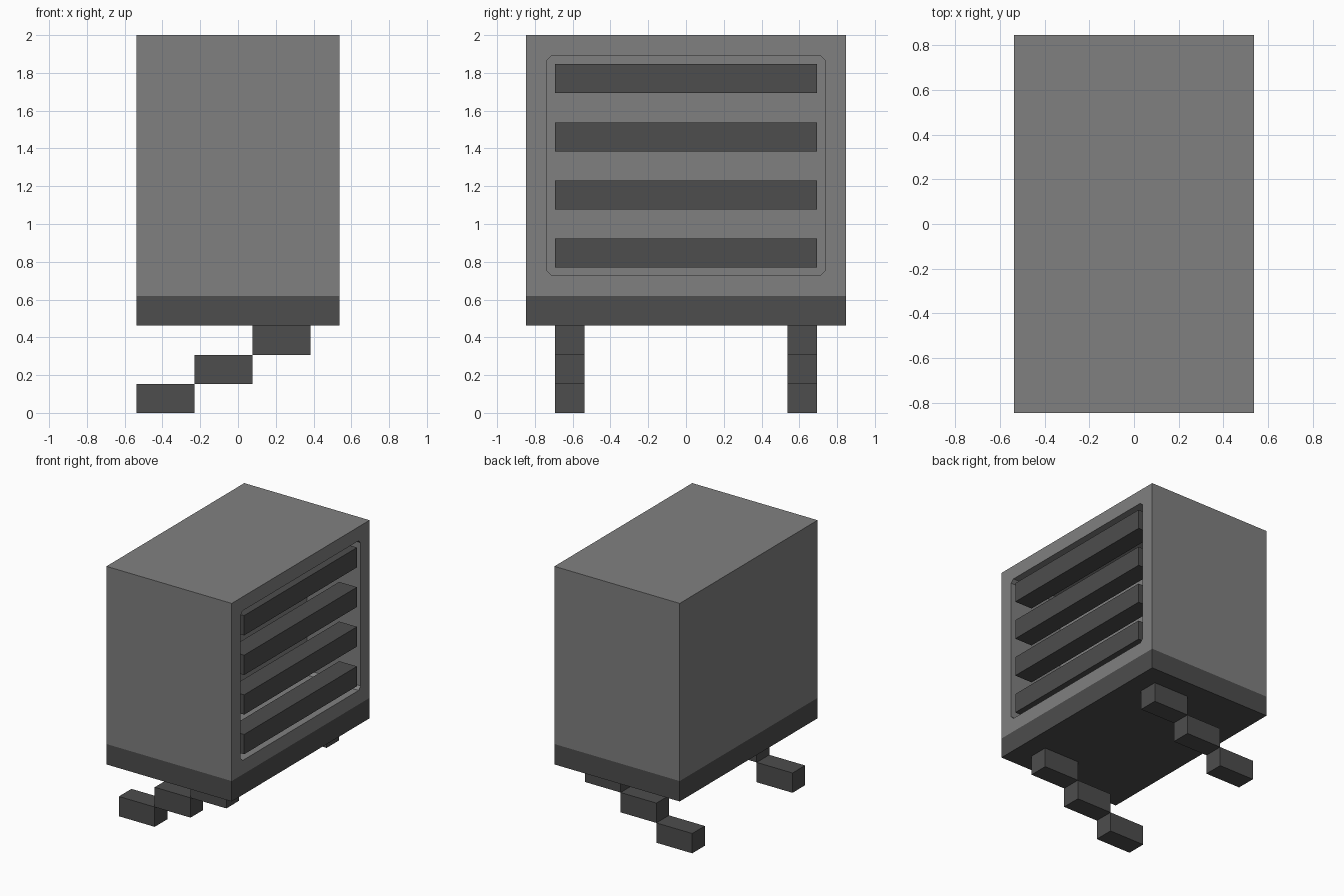
import bpy
import bmesh
from mathutils import Vector

if "Cube" in bpy.data.objects:
    bpy.data.objects.remove(bpy.data.objects["Cube"])

U = 2 / 13  # block size: the model is 7 x 11 x 13 blocks


def material(name, value):
    m = bpy.data.materials.new(name)
    m.diffuse_color = (value, value, value, 1)
    m.use_nodes = True
    m.node_tree.nodes["Principled BSDF"].inputs["Base Color"].default_value = m.diffuse_color
    return m


LIGHT = material("mid grey", 0.216)
DARK = material("dark grey", 0.074)


def box_mesh(lo, hi):
    bm = bmesh.new()
    bmesh.ops.create_cube(bm, size=1)
    lo, hi = Vector(lo), Vector(hi)
    for v in bm.verts:
        v.co = (lo + hi) / 2 + v.co * (hi - lo)
    return bm


def finish(bm, name, mat):
    bmesh.ops.recalc_face_normals(bm, faces=bm.faces)
    me = bpy.data.meshes.new(name)
    bm.to_mesh(me)
    bm.free()
    me.materials.append(mat)
    ob = bpy.data.objects.new(name, me)
    bpy.context.collection.objects.link(ob)
    return ob


X, Y = 3.5 * U, 5.5 * U

# Base plate
finish(box_mesh((-X, -Y, 3 * U), (X, Y, 4.03 * U)), "base_plate", DARK)

# Body with a three-block-deep opening on the right side
bm = box_mesh((-X, -Y, 4.03 * U), (X, Y, 13 * U))
side = max(bm.faces, key=lambda f: f.calc_center_median().x)
bmesh.ops.inset_region(bm, faces=[side], thickness=U)
back = bmesh.ops.extrude_discrete_faces(bm, faces=[side])["faces"][0]
for v in back.verts:
    v.co.x -= 3 * U
# slightly clipped corners of the opening
inner = [e for e in bm.edges
         if abs(abs((e.verts[0].co - e.verts[1].co).x) - 3 * U) < 1e-4]
bmesh.ops.bevel(bm, geom=inner, offset=0.025, segments=1, affect='EDGES')
finish(bm, "body", LIGHT)

# Horizontal slats, one block thick, with open gaps between
for i, z in enumerate((5, 7, 9, 11)):
    finish(box_mesh((X - U, -4.5 * U, z * U), (X - 0.001, 4.5 * U, (z + 1) * U)),
           f"slat_{i + 1}", DARK)

# Stepped legs, front and back
for label, y in (("front", -4 * U), ("back", 4 * U)):
    for i in range(3):
        x = -X + 2 * U * i
        finish(box_mesh((x, y - U / 2, i * U), (x + 2 * U, y + U / 2, (i + 1) * U)),
               f"{label}_leg_step_{i + 1}", DARK)
